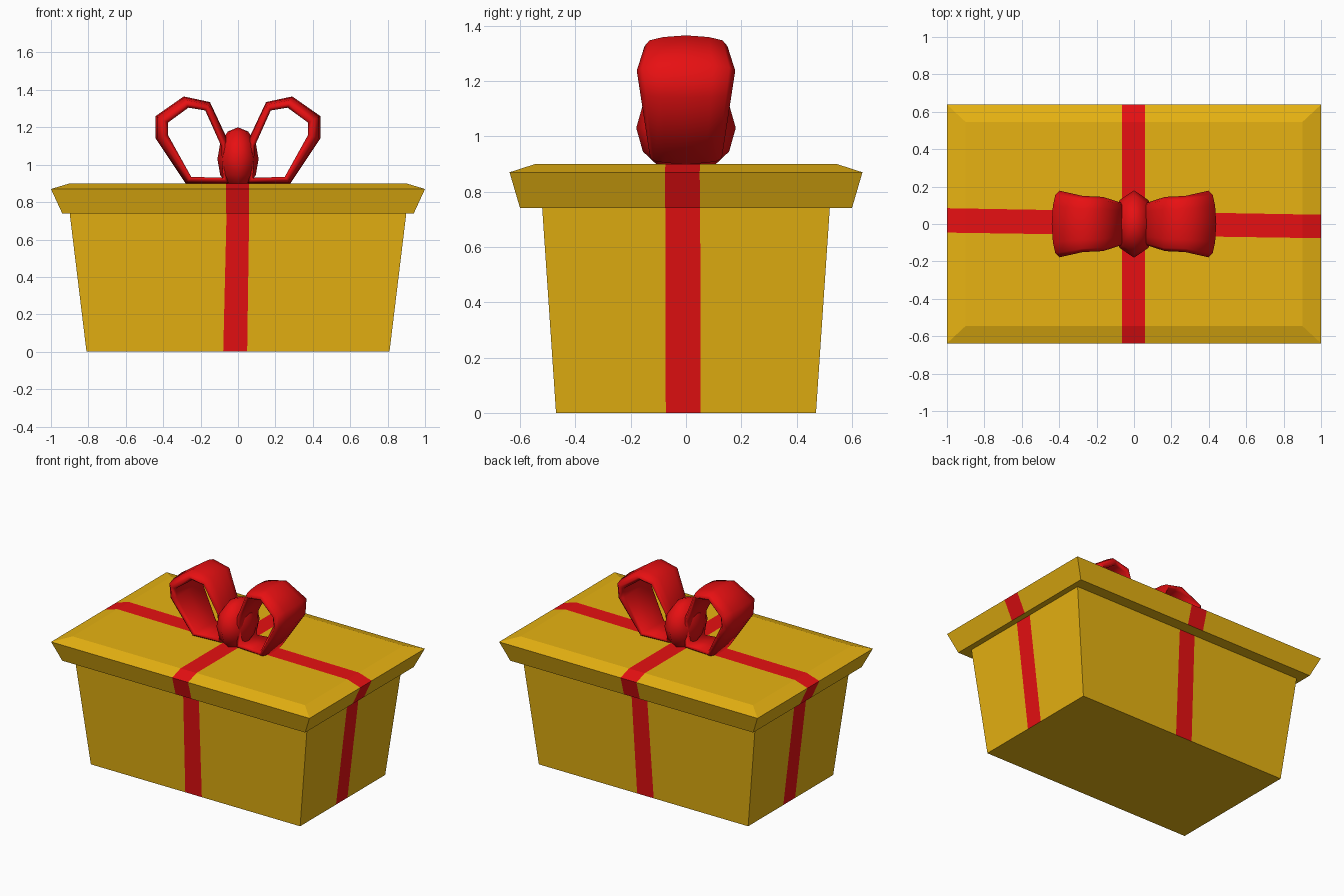
import bpy, bmesh
from mathutils import Vector

if "Cube" in bpy.data.objects:
    bpy.data.objects.remove(bpy.data.objects["Cube"])


def material(name, color):
    m = bpy.data.materials.new(name)
    m.diffuse_color = (*color, 1)
    m.use_nodes = True
    m.node_tree.nodes["Principled BSDF"].inputs["Base Color"].default_value = m.diffuse_color
    return m


gold = material("gold paper", (0.80, 0.45, 0.006))
red = material("red ribbon", (0.80, 0.005, 0.006))


def finish(bm, name, mats, smooth=False):
    bmesh.ops.recalc_face_normals(bm, faces=bm.faces[:])
    for f in bm.faces:
        f.smooth = smooth
    me = bpy.data.meshes.new(name)
    bm.to_mesh(me)
    bm.free()
    for m in mats:
        me.materials.append(m)
    ob = bpy.data.objects.new(name, me)
    bpy.context.collection.objects.link(ob)
    return ob


def skin(bm, rings, closed=False):
    """Join rings of points with quads; cap the ends unless closed."""
    vs = [[bm.verts.new(p) for p in r] for r in rings]
    n = len(vs[0])
    pairs = list(zip(vs, vs[1:])) + ([(vs[-1], vs[0])] if closed else [])
    for a, b in pairs:
        for i in range(n):
            bm.faces.new((a[i], a[(i + 1) % n], b[(i + 1) % n], b[i]))
    if not closed:
        bm.faces.new(vs[0])
        bm.faces.new(vs[-1])


# Ribbon edges as slightly slanted planes: (point, normal pointing out of the stripe)
def stripe_planes(lean):
    along_y = [((-0.079 if lean else -0.063, 0, 0), (-1, 0, lean)),
               ((0.049 if lean else 0.06, 0, 0), (1, 0, -lean * 0.6))]
    along_x = [((0, 0.067, 0), (0.0175, 1, 0)), ((0, -0.061, 0), (-0.015, -1, 0))]
    return along_y, along_x


def wrapped_box(name, levels, lean):
    """Rectangular rings (half x, half y, z) with the ribbon cut into the faces."""
    bm = bmesh.new()
    skin(bm, [[(-x, -y, z), (x, -y, z), (x, y, z), (-x, y, z)] for x, y, z in levels])
    stripes = stripe_planes(lean)
    for stripe in stripes:
        for co, no in stripe:
            bmesh.ops.bisect_plane(bm, geom=bm.verts[:] + bm.edges[:] + bm.faces[:],
                                   plane_co=co, plane_no=no, dist=1e-5)
    bmesh.ops.recalc_face_normals(bm, faces=bm.faces[:])
    for f in bm.faces:
        c = f.calc_center_median()
        inside = any(all((c - Vector(co)).dot(Vector(no)) < 0 for co, no in s) for s in stripes)
        f.material_index = int(inside and f.normal.z > -0.9)
    return finish(bm, name, [gold, red])


wrapped_box("box_body", [(0.81, 0.47, 0), (0.90, 0.52, 0.742)], 0.024)
wrapped_box("box_lid", [(0.94, 0.60, 0.74), (1.0, 0.638, 0.87), (0.90, 0.545, 0.90)], 0)

# Bow loops: outer x, outer z, inner x, inner z, half width
loop = [(0.05, 0.90, 0.08, 0.93, 0.11), (0.28, 0.90, 0.25, 0.935, 0.13),
        (0.44, 1.14, 0.375, 1.16, 0.165), (0.44, 1.26, 0.375, 1.225, 0.178),
        (0.29, 1.365, 0.265, 1.305, 0.15), (0.15, 1.335, 0.175, 1.29, 0.145),
        (0.04, 1.10, 0.09, 1.10, 0.115)]
# Ribbon cross-section: (fraction of width, 0 outer .. 1 inner)
section = [(0, 0), (0.55, 0.1), (0.88, 0.3), (1, 0.65), (0.85, 1), (0, 0.85),
           (-0.85, 1), (-1, 0.65), (-0.88, 0.3), (-0.55, 0.1)]
for side, s in (("left", -1), ("right", 1)):
    bm = bmesh.new()
    skin(bm, [[(s * (ox + (ix - ox) * t), w * u, oz + (iz - oz) * t) for u, t in section]
              for ox, oz, ix, iz, w in loop], closed=True)
    finish(bm, side + "_bow_loop", [red], smooth=True)

# Knot in the middle of the bow
bm = bmesh.new()
bmesh.ops.create_uvsphere(bm, u_segments=8, v_segments=6, radius=1)
for v in bm.verts:
    v.co = (v.co.x * 0.11, v.co.y * 0.18, 1.03 + v.co.z * 0.17)
finish(bm, "bow_knot", [red], smooth=True)
